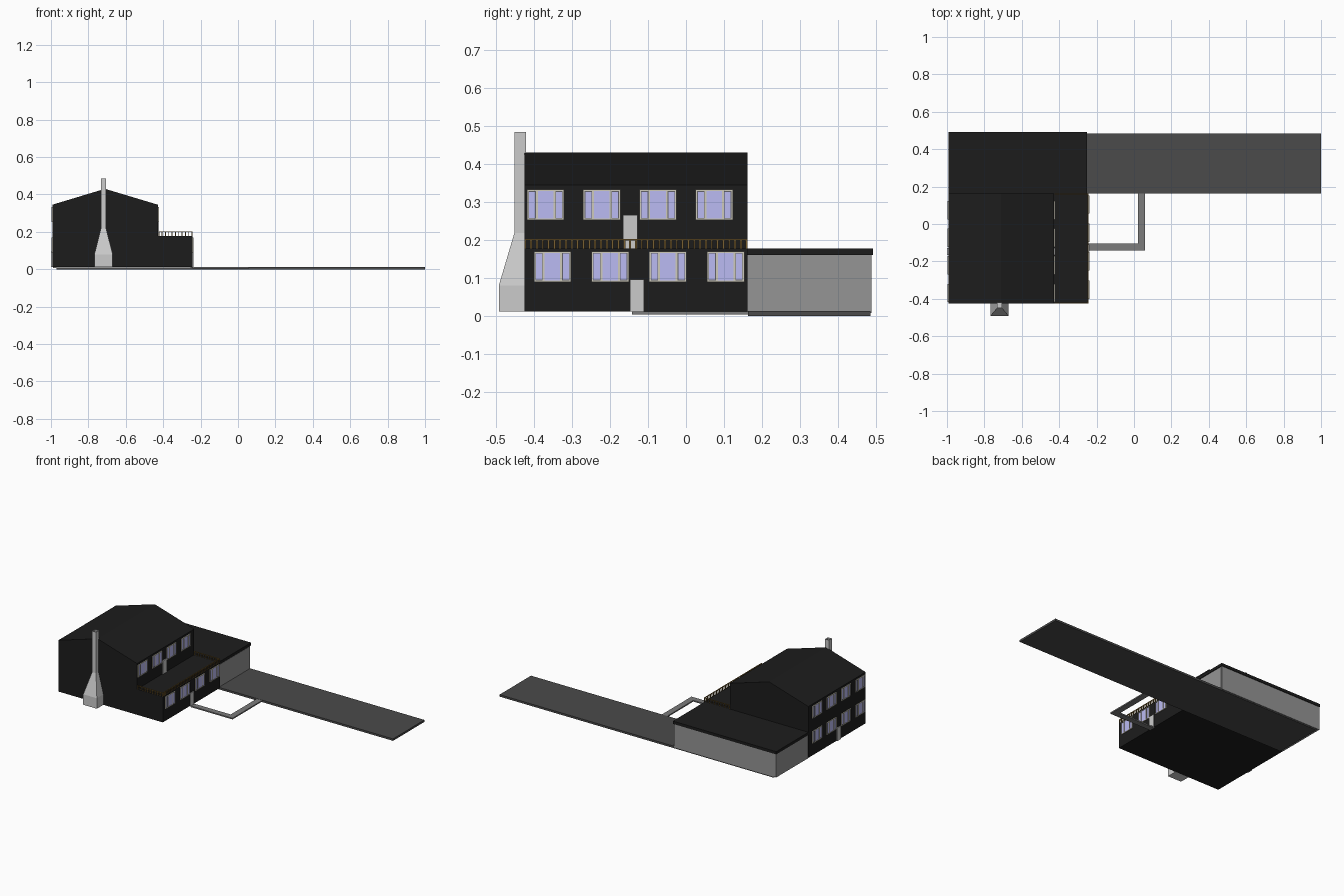
import bpy, bmesh
from mathutils import Matrix, Vector

if "Cube" in bpy.data.objects:
    bpy.data.objects.remove(bpy.data.objects["Cube"])


def material(name, r, g, b):
    m = bpy.data.materials.new(name)
    m.diffuse_color = (r, g, b, 1)
    m.use_nodes = True
    m.node_tree.nodes["Principled BSDF"].inputs["Base Color"].default_value = m.diffuse_color
    return m


BLACK = material("black_cladding", 0.012, 0.012, 0.012)
TRIM = material("cream_trim", 0.62, 0.6, 0.5)
GLASS = material("violet_glass", 0.5, 0.5, 0.9)
SASH = material("dark_sash", 0.12, 0.12, 0.14)
WOOD = material("rail_wood", 0.2, 0.12, 0.03)
ASPHALT = material("asphalt", 0.07, 0.07, 0.07)
PAVING = material("paving", 0.2, 0.2, 0.2)
CONCRETE = material("concrete", 0.3, 0.3, 0.3)


def finish(name, bm, mat):
    bmesh.ops.recalc_face_normals(bm, faces=bm.faces)
    me = bpy.data.meshes.new(name)
    bm.to_mesh(me)
    bm.free()
    if mat:
        me.materials.append(mat)
    ob = bpy.data.objects.new(name, me)
    bpy.context.collection.objects.link(ob)
    return ob


def boxes(name, items, mat=None):
    """Each item is x0, x1, y0, y1, z0, z1."""
    bm = bmesh.new()
    for x0, x1, y0, y1, z0, z1 in items:
        mid = Vector((x0 + x1, y0 + y1, z0 + z1)) / 2
        size = Matrix.Diagonal((abs(x1 - x0), y1 - y0, z1 - z0, 1))
        bmesh.ops.create_cube(bm, size=1, matrix=Matrix.Translation(mid) @ size)
    return finish(name, bm, mat)


def prism(name, profile, y0, y1, mat):
    """Extrude an x-z outline along y."""
    bm = bmesh.new()
    face = bm.faces.new([bm.verts.new((x, y0, z)) for x, z in profile])
    ext = bmesh.ops.extrude_face_region(bm, geom=[face])["geom"]
    verts = [v for v in ext if isinstance(v, bmesh.types.BMVert)]
    bmesh.ops.translate(bm, verts=verts, vec=(0, y1 - y0, 0))
    return finish(name, bm, mat)


# Main gabled house and the lower front extension with its flat terrace
Y0, Y1 = -0.425, 0.162
prism("gabled_house", [(-0.993, 0.012), (-0.428, 0.012), (-0.428, 0.345),
                       (-0.711, 0.43), (-0.993, 0.345)], Y0, Y1, BLACK)
boxes("ground_floor_extension", [(-0.428, -0.243, Y0, Y1, 0.012, 0.178)], BLACK)

# Garage walls, flat roof and driveway
boxes("garage_walls", [(-0.99, -0.255, 0.162, 0.488, 0.008, 0.16)], CONCRETE)
boxes("garage_door", [(-0.255, -0.252, 0.164, 0.482, 0.013, 0.157)], CONCRETE)
boxes("garage_roof", [(-0.993, -0.25, 0.162, 0.492, 0.16, 0.178)], BLACK)
boxes("driveway", [(-0.97, 1.0, 0.163, 0.485, 0.0, 0.013)], ASPHALT)

# L-shaped footpath
boxes("footpath", [(-0.243, 0.06, -0.142, -0.105, 0.004, 0.012),
                   (0.021, 0.06, -0.105, 0.163, 0.004, 0.012)], PAVING)

# Stepped, tapering chimney: x half width, front y, z
bm = bmesh.new()
CX, BACK = -0.719, -0.42
rings = []
for hw, y, z in [(0.049, -0.492, 0.012), (0.049, -0.492, 0.08),
                 (0.014, -0.451, 0.218), (0.014, -0.451, 0.484)]:
    rings.append([bm.verts.new(p) for p in [(CX - hw, y, z), (CX + hw, y, z),
                                           (CX + hw, BACK, z), (CX - hw, BACK, z)]])
for a, b in zip(rings, rings[1:]):
    for i in range(4):
        j = (i + 1) % 4
        bm.faces.new((a[i], a[j], b[j], b[i]))
bm.faces.new(rings[0])
top = bm.faces.new(rings[-1])
bmesh.ops.recalc_face_normals(bm, faces=bm.faces)
bmesh.ops.inset_region(bm, faces=[top], thickness=0.005)
flue = bmesh.ops.extrude_face_region(bm, geom=[top])["geom"]
bmesh.ops.translate(bm, verts=[v for v in flue if isinstance(v, bmesh.types.BMVert)],
                    vec=(0, 0, -0.02))
bmesh.ops.delete(bm, geom=[top], context="FACES")
finish("chimney", bm, None)


def window(name, x, out, y, z, w=0.098, h=0.08):
    """Casement window on an x-facing wall: narrow, wide, narrow panes."""
    y0, y1, z0, z1 = y - w / 2, y + w / 2, z - h / 2, z + h / 2
    t, d = 0.004, x + out * 0.005
    boxes(name + "_frame", [(x, d, y0, y1, z0, z0 + t), (x, d, y0, y1, z1 - t, z1),
                            (x, d, y0, y0 + t, z0 + t, z1 - t),
                            (x, d, y1 - t, y1, z0 + t, z1 - t)], TRIM)
    s = 0.023
    boxes(name + "_mullions", [(x, d, y + k * s - 0.0025, y + k * s + 0.0025,
                                z0 + t, z1 - t) for k in (-1, 1)], TRIM)
    g = x + out * 0.002
    panes = [(y0 + t, y - s - 0.0025), (y - s + 0.0025, y + s - 0.0025),
             (y + s + 0.0025, y1 - t)]
    boxes(name + "_glass", [(x, g, a, b, z0 + t, z1 - t) for a, b in panes], GLASS)
    sash, e, f = [], 0.0018, x + out * 0.0035
    for a, b in panes[::2]:
        sash += [(x, f, a, a + e, z0 + t, z1 - t), (x, f, b - e, b, z0 + t, z1 - t),
                 (x, f, a, b, z0 + t, z0 + t + e), (x, f, a, b, z1 - t - e, z1 - t)]
    boxes(name + "_sash", sash, SASH)


# Window rows on the right and left walls
for i in range(4):
    upper = -0.369 + i * 0.1477
    lower = -0.351 + i * 0.1517
    window(f"right_upper_window_{i}", -0.428, 1, upper, 0.2925)
    window(f"right_lower_window_{i}", -0.243, 1, lower, 0.13)
    window(f"left_upper_window_{i}", -0.993, -1, upper, 0.2925)
    window(f"left_lower_window_{i}", -0.993, -1, upper, 0.13)

# Doors
boxes("terrace_door", [(-0.428, -0.422, -0.165, -0.128, 0.178, 0.265)])
boxes("front_door", [(-0.243, -0.238, -0.147, -0.11, 0.012, 0.096)])
boxes("back_door", [(-0.999, -0.993, -0.165, -0.128, 0.012, 0.096)])

# Terrace railing on three sides
R, T, X0, X1 = 0.178, 0.203, -0.426, -0.243
p = 0.005
posts = [(X1 - p, X1, y, y + p, R, T - 0.004)
         for y in [Y0 + i * (Y1 - Y0 - p) / 38 for i in range(39)]]
for ya in (Y0, Y1 - p):
    posts += [(x, x + p, ya, ya + p, R, T - 0.004)
              for x in [X0 + i * (X1 - X0 - p) / 10 for i in range(10)]]
boxes("railing_posts", posts, WOOD)
boxes("railing_handrail", [(X1 - p, X1, Y0, Y1, T - 0.004, T),
                           (X0, X1 - p, Y0, Y0 + p, T - 0.004, T),
                           (X0, X1 - p, Y1 - p, Y1, T - 0.004, T)], WOOD)
